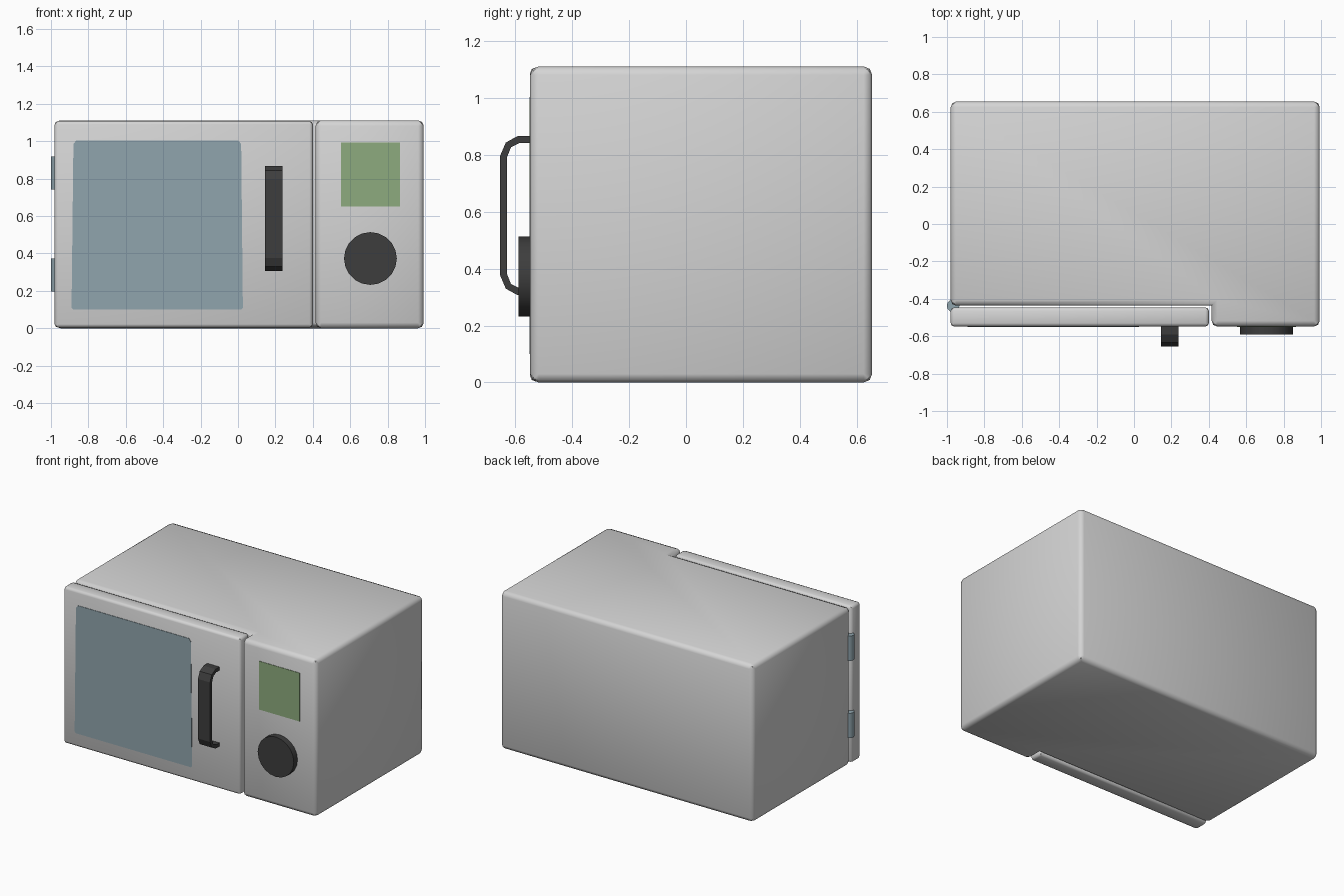
import bpy, bmesh, math
from mathutils import Matrix, Vector

if "Cube" in bpy.data.objects:
    bpy.data.objects.remove(bpy.data.objects["Cube"])


def material(name, rgb):
    m = bpy.data.materials.new(name)
    m.diffuse_color = (*rgb, 1)
    m.use_nodes = True
    m.node_tree.nodes["Principled BSDF"].inputs["Base Color"].default_value = m.diffuse_color
    return m


CASE = material("light_grey_case", (0.66, 0.66, 0.66))
GLASS = material("blue_grey_glass", (0.28, 0.375, 0.42))
GREEN = material("display_green", (0.27, 0.41, 0.21))
DARK = material("dark_plastic", (0.047, 0.047, 0.047))


def finish(name, bm, mat):
    bmesh.ops.recalc_face_normals(bm, faces=bm.faces)
    me = bpy.data.meshes.new(name)
    bm.to_mesh(me)
    bm.free()
    me.materials.append(mat)
    ob = bpy.data.objects.new(name, me)
    bpy.context.collection.objects.link(ob)
    return ob


def prism(name, outline, direction, mat, bevel=0.0, segments=2):
    """Extrude a closed outline of 3D points, rounding its convex edges."""
    bm = bmesh.new()
    face = bm.faces.new([bm.verts.new(p) for p in outline])
    ext = bmesh.ops.extrude_face_region(bm, geom=[face], use_keep_orig=True)
    new = [v for v in ext["geom"] if isinstance(v, bmesh.types.BMVert)]
    bmesh.ops.translate(bm, verts=new, vec=Vector(direction))
    bmesh.ops.recalc_face_normals(bm, faces=bm.faces)
    if bevel:
        bmesh.ops.bevel(bm, geom=[e for e in bm.edges if e.is_convex], offset=bevel,
                        segments=segments, profile=0.5, affect='EDGES', clamp_overlap=True)
    return finish(name, bm, mat)


def cylinder(name, centre, radius, depth, sides, mat, along_y=False):
    bm = bmesh.new()
    rot = Matrix.Rotation(math.pi / 2, 4, 'X') if along_y else Matrix()
    bmesh.ops.create_cone(bm, cap_ends=True, segments=sides, radius1=radius, radius2=radius,
                          depth=depth, matrix=Matrix.Translation(centre) @ rot)
    return finish(name, bm, mat)


FRONT, BACK, TOP = -0.548, 0.655, 1.112

# Case: L-shaped from above, leaving a recess for the door
case = [(-0.98, -0.437), (0.415, -0.437), (0.415, FRONT), (0.993, FRONT), (0.993, BACK), (-0.98, BACK)]
prism("case", [(x, y, 0) for x, y in case], (0, 0, TOP), CASE, 0.03)

# Door
door = [(-0.98, 0.004), (0.4, 0.004), (0.4, 1.108), (-0.98, 1.108)]
prism("door", [(x, -0.446, z) for x, z in door], (0, FRONT + 0.446, 0), CASE, 0.018)

# Window, slightly wider at the bottom, with clipped corners
window = [(-0.88, 0.1), (0.017, 0.1), (0.026, 0.11), (0.017, 0.985), (0.002, 1.005),
          (-0.865, 1.005), (-0.88, 0.985), (-0.89, 0.11)]
prism("window", [(x, FRONT + 0.002, z) for x, z in window], (0, -0.005, 0), GLASS)

# Display
display = [(0.55, 0.65), (0.866, 0.65), (0.866, 0.992), (0.55, 0.992)]
prism("display", [(x, FRONT + 0.002, z) for x, z in display], (0, -0.005, 0), GREEN)

# Knob
cylinder("knob", (0.708, -0.567, 0.373), 0.141, 0.046, 20, DARK, along_y=True)

# Handle: bent strap, half profile mirrored about its middle height
MID = 0.587
outer = [(-0.54, 0.28), (-0.592, 0.28), (-0.634, 0.257), (-0.654, 0.21)]
inner = [(-0.54, 0.256), (-0.585, 0.256), (-0.616, 0.24), (-0.63, 0.205)]


def mirrored(half):
    return half + [(y, -z) for y, z in reversed(half)]


strap = mirrored(outer) + mirrored(inner)[::-1]
prism("handle", [(0.145, y, MID + z) for y, z in strap], (0.094, 0, 0), DARK)

# Hinges
for label, z in (("lower", 0.285), ("upper", 0.83)):
    cylinder(label + "_hinge", (-0.967, -0.437, z), 0.034, 0.175, 12, GLASS)

# Smooth shading, keeping hard edges
for ob in bpy.context.collection.objects:
    ob.select_set(True)
    bpy.context.view_layer.objects.active = ob
bpy.ops.object.shade_smooth_by_angle(angle=math.radians(46))
for ob in bpy.context.collection.objects:
    if ob.name in ("handle", "window", "display"):
        for p in ob.data.polygons:
            p.use_smooth = False
